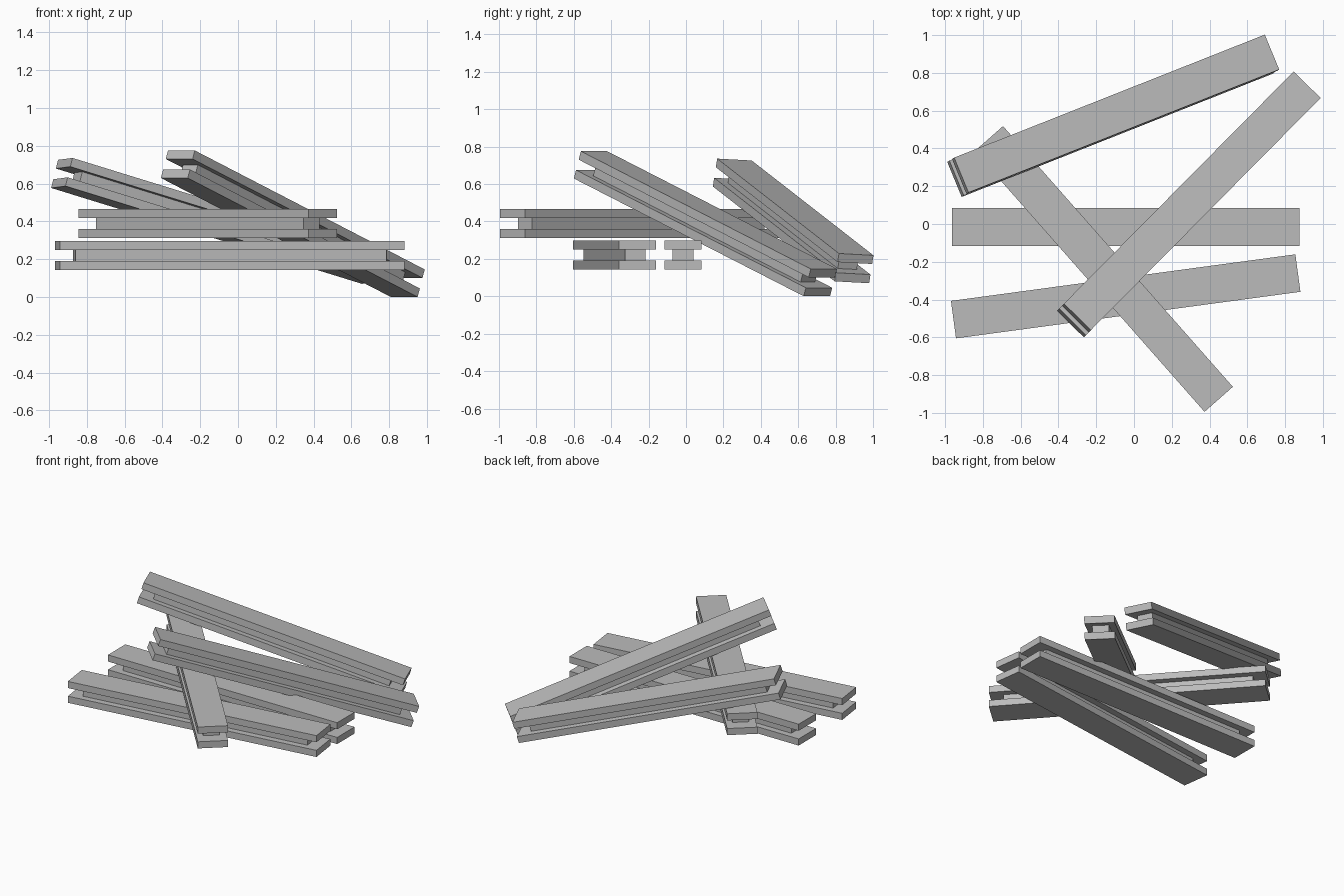
import bpy
from math import radians

# Remove the default cube
cube = bpy.data.objects.get("Cube")
if cube:
    bpy.data.objects.remove(cube, do_unlink=True)

# Single plain grey
GREY = (0.5, 0.5, 0.5, 1)
grey = bpy.data.materials.new("plain_grey")
grey.use_nodes = True
grey.diffuse_color = GREY
grey.node_tree.nodes["Principled BSDF"].inputs["Base Color"].default_value = GREY

# Beam proportions
LENGTH, WIDTH, HEIGHT = 1.84, 0.2, 0.155
FLANGE = 0.048
CORE_LENGTH, CORE_WIDTH = 1.66, 0.11
CORE_HEIGHT = HEIGHT - 2 * FLANGE


def box(name, size, z, parent):
    """Flat-sided board placed at a height within its beam."""
    bpy.ops.mesh.primitive_cube_add(size=1)
    obj = bpy.context.object
    obj.name = name
    for v in obj.data.vertices:
        v.co = [c * s for c, s in zip(v.co, size)]
    obj.location = (0, 0, z)
    obj.parent = parent
    obj.data.materials.append(grey)
    return obj


def beam(name, centre, roll, pitch, turn):
    """Two wide planks with a shorter, narrower core between them."""
    pivot = bpy.data.objects.new(name, None)
    bpy.context.collection.objects.link(pivot)
    pivot.location = centre
    pivot.rotation_euler = [radians(a) for a in (roll, pitch, turn)]
    pivot.hide_render = True
    offset = (HEIGHT - FLANGE) / 2
    box(name + "_top_plank", (LENGTH, WIDTH, FLANGE), offset, pivot)
    box(name + "_bottom_plank", (LENGTH, WIDTH, FLANGE), -offset, pivot)
    box(name + "_core", (CORE_LENGTH, CORE_WIDTH, CORE_HEIGHT), 0, pivot)


# Two beams lying flat, one across them, two leaning
beam("middle_beam", (-0.043, -0.016, 0.22), 0, 0, 0)
beam("front_beam", (-0.044, -0.383, 0.22), 0, 0, 7.7)
beam("crossing_beam", (-0.16, -0.238, 0.389), 0, 0, -48.6)
beam("leaning_beam", (0.29, 0.104, 0.388), 0, 20, 45.3)
beam("back_leaning_beam", (-0.11, 0.573, 0.403), -3, 16, 21.6)
